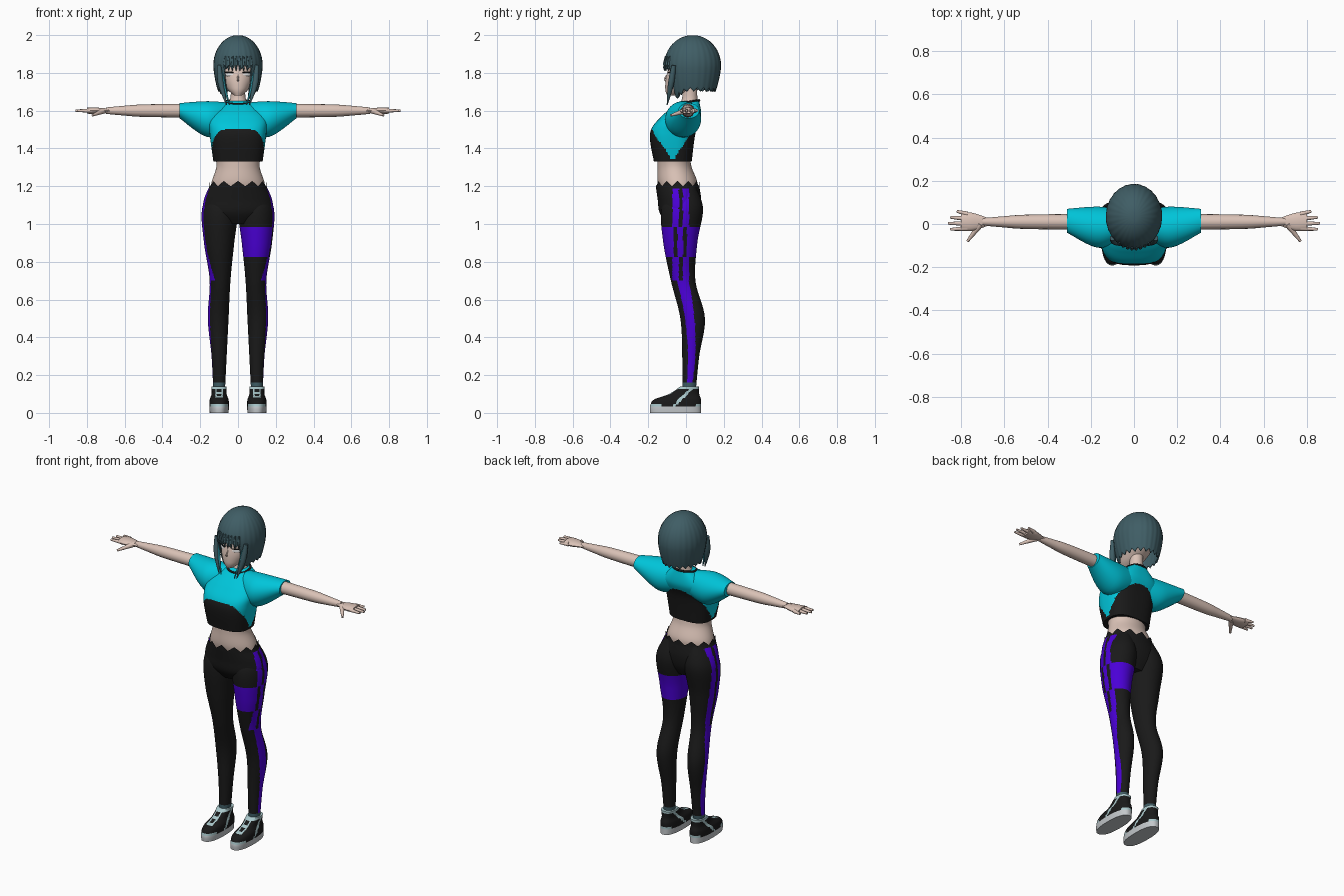
import bpy, bmesh, math
from mathutils import Vector

if "Cube" in bpy.data.objects:
    bpy.data.objects.remove(bpy.data.objects["Cube"])


def material(name, *rgb):
    mat = bpy.data.materials.new(name)
    mat.use_nodes = True
    mat.diffuse_color = (*rgb, 1)
    mat.node_tree.nodes["Principled BSDF"].inputs["Base Color"].default_value = (*rgb, 1)
    return mat


skin = material("skin", 0.7, 0.54, 0.47)
cyan = material("cyan cloth", 0, 0.56, 0.7)
black = material("black cloth", 0.01, 0.01, 0.01)
purple = material("purple cloth", 0.07, 0, 0.68)
slate = material("slate hair", 0.05, 0.11, 0.13)
teal = material("teal strands", 0.02, 0.24, 0.3)
pale = material("pale shoe trim", 0.4, 0.58, 0.6)
grey = material("grey sole", 0.55, 0.58, 0.6)
white = material("eye white", 0.8, 0.8, 0.8)


def finish(name, bm, materials, rule=None, mirror=False):
    """Turn a bmesh into a smooth object, coloured by a face rule."""
    bmesh.ops.recalc_face_normals(bm, faces=bm.faces)
    bm.normal_update()
    if rule:
        for face in bm.faces:
            face.material_index = int(rule(face.calc_center_median(), face.normal))
    mesh = bpy.data.meshes.new(name)
    bm.to_mesh(mesh)
    bm.free()
    for mat in materials:
        mesh.materials.append(mat)
    for polygon in mesh.polygons:
        polygon.use_smooth = True
    mesh.set_sharp_from_angle(angle=math.radians(50))
    obj = bpy.data.objects.new(name, mesh)
    bpy.context.scene.collection.objects.link(obj)
    if mirror:
        obj.modifiers.new("Mirror", "MIRROR").use_mirror_merge = False
    return obj


def spline(rows, steps):
    """Smooth interpolation through rows of numbers."""
    result = []
    last = len(rows) - 1
    for i in range(last):
        before, start, end, after = rows[max(i - 1, 0)], rows[i], rows[i + 1], rows[min(i + 2, last)]
        for step in range(steps):
            t = step / steps
            result.append([q + t / 2 * (r - p + t * (2 * p - 5 * q + 4 * r - s + t * (3 * (q - r) + s - p)))
                           for p, q, r, s in zip(before, start, end, after)])
    return result + [list(rows[last])]


def circle(count):
    return [math.tau * i / count for i in range(count)]


def bridge(bm, rings, cap_end=True):
    for lower, upper in zip(rings, rings[1:]):
        for i in range(len(lower)):
            bm.faces.new((lower[i - 1], lower[i], upper[i], upper[i - 1]))
    bm.faces.new(rings[0])
    if cap_end:
        bm.faces.new(rings[-1])


def loft(name, rows, materials, rule=None, along_x=False, power=2, steps=8, side=1, mirror=False, zigzag=0):
    """Stack rounded sections; rows are (position, side min, side max, front, back)."""
    bm = bmesh.new()
    rings = []
    for t, low, high, front, back in spline(rows, steps):
        ring = []
        for angle in circle(96):
            c, s = math.cos(angle), math.sin(angle)
            u = (low + high + (high - low) * math.copysign(abs(c) ** (2 / power), c)) / 2
            v = (front + back + (back - front) * math.copysign(abs(s) ** (2 / power), s)) / 2
            ring.append(bm.verts.new((t, v, u) if along_x else (side * u, v, t)))
        rings.append(ring)
    for i, vert in enumerate(rings[-1]):
        vert.co.z += zigzag * abs(i % 8 - 4)
    bridge(bm, rings, cap_end=not zigzag)
    return finish(name, bm, materials, rule, mirror)


def centred(rows, x=0):
    """Rows given as (position, half width, front, back) about x."""
    return [(t, x - half, x + half, front, back) for t, half, front, back in rows]


def tube(name, points, radii, mat, squash=(1, 1, 1)):
    """Mirrored tapered tube through points, squashed along world axes."""
    bm = bmesh.new()
    path = spline([(*point, radius) for point, radius in zip(points, radii)], 6)
    rings = []
    for i, (*point, radius) in enumerate(path):
        ahead = Vector(path[min(i + 1, len(path) - 1)][:3]) - Vector(path[max(i - 1, 0)][:3])
        turn = ahead.to_track_quat("Z", "Y")
        ring = []
        for angle in circle(16):
            offset = turn @ Vector((math.cos(angle), math.sin(angle), 0)) * radius
            ring.append(bm.verts.new([p + o * k for p, o, k in zip(point, offset, squash)]))
        rings.append(ring)
    bridge(bm, rings)
    return finish(name, bm, [mat], mirror=True)


# Leggings: outer side stripes, a band on the left thigh, slate ankles
def legging_rule(centre, normal):
    y, z = centre.y, centre.z
    outer = abs(normal.x) > 0.25 and normal.x * centre.x > 0
    if z < 0.16:
        return 2
    if centre.x > 0 and 0.83 < z < 0.98:
        return not (outer and min(abs(y + 0.055), abs(y + 0.005)) < 0.01)
    if z < 0.7:
        middle = 0.03 - 0.35 * (z - 0.33) ** 2
        return outer and abs(y - middle) < 0.01 + 0.03 * z
    return outer and z < 1.19 and min(abs(y + 0.055), abs(y)) < 0.017


legging_colours = [black, purple, slate]
leg = [(0.1, 0.07, 0.13, -0.02, 0.05), (0.3, 0.06, 0.14, -0.02, 0.07), (0.5, 0.05, 0.16, -0.03, 0.1),
       (0.7, 0.04, 0.15, -0.08, 0.05), (0.9, 0.02, 0.18, -0.12, 0.06), (1.08, 0, 0.19, -0.13, 0.09),
       (1.2, 0.03, 0.13, -0.07, 0.05)]
for label, side in (("left", 1), ("right", -1)):
    loft(label + "_legging", leg, legging_colours, legging_rule, steps=16, side=side)
hips = [(1, 0.1, -0.1, 0.04), (1.06, 0.18, -0.14, 0.07), (1.13, 0.18, -0.15, 0.08), (1.2, 0.15, -0.16, 0.07)]
loft("legging_hips", centred(hips), legging_colours, legging_rule, zigzag=0.007)

# Bare midriff and neck
loft("midriff", centred([(1.15, 0.15, -0.13, 0.05), (1.22, 0.14, -0.15, 0.06), (1.3, 0.115, -0.15, 0.03),
                         (1.36, 0.12, -0.15, 0.02)]), [skin])
loft("neck", centred([(1.6, 0.07, -0.05, 0.07), (1.67, 0.04, -0.02, 0.06), (1.78, 0.04, -0.02, 0.06)]), [skin])


# Cropped top with dark domes front and back, meeting low at the sides
def top_rule(centre, normal):
    dome = 0.2 * math.sqrt(max(0, 1 - (centre.x / 0.155) ** 2))
    return centre.z < 1.335 + min(dome, 1.5 * abs(centre.y + 0.07))


top = [(1.33, 0.13, -0.17, 0.03), (1.48, 0.15, -0.19, 0.05), (1.57, 0.15, -0.13, 0.08), (1.65, 0.06, -0.03, 0.07)]
loft("crop_top", centred(top), [cyan, black], top_rule, power=2.8, steps=20)
sleeve = [(0.03, 1.5, 1.64, -0.05, 0.06), (0.16, 1.46, 1.65, -0.11, 0.08), (0.31, 1.56, 1.64, -0.04, 0.07)]
loft("sleeves", sleeve, [cyan], along_x=True, mirror=True)
half_turn = [math.pi * i / 8 for i in range(9)]
collar = [(0.066 * math.sin(a), 0.01 - 0.06 * math.cos(a), 1.645 - 0.01 * math.cos(a)) for a in half_turn]
tube("collar_trim", collar, [0.006 for a in half_turn], black)

# Arms and hands
tube("arms", [(x, 0.01, 1.6) for x in (0.25, 0.5, 0.6, 0.7)], [0.037, 0.033, 0.026, 0.017], skin)
tube("palms", [(x, 0.01, 1.6) for x in (0.68, 0.75, 0.8)], [0.02, 0.042, 0.04], skin, squash=(1, 1, 0.4))
for i, finger in enumerate(("index", "middle", "ring", "little")):
    knuckle = (0.77, 0.022 * i - 0.02, 1.6)
    tip = (0.86 - 0.01 * (i - 1) ** 2, 0.028 * i - 0.025, 1.6)
    tube(finger + "_fingers", [knuckle, tip], [0.012, 0.006], skin)
tube("thumbs", [(0.71, 0, 1.6), (0.77, -0.08, 1.575)], [0.016, 0.006], skin)

# Head and face
head = [(1.68, 0.02, -0.1, -0.05), (1.72, 0.06, -0.11, 0.04), (1.8, 0.09, -0.1, 0.12), (1.94, 0.06, -0.05, 0.1)]
loft("head", centred(head), [skin])
tube("nose", [(0, -0.1, 1.79), (0, -0.113, 1.765), (0, -0.1, 1.755)], [0.003, 0.005, 0.003], skin)
tube("mouth", [(0, -0.108, 1.722), (0.012, -0.106, 1.722)], [0.002, 0.001], black)


def eye_line(name, z, radius, mat):
    points = [(x, 0.01 - 0.11 * math.sqrt(1 - (x / 0.09) ** 2), z) for x in (0.025, 0.05, 0.07)]
    tube(name, points, [radius / 2, radius, radius / 2], mat, squash=(1, 0.5, 1))


eye_line("eyes", 1.79, 0.009, white)
eye_line("lashes", 1.803, 0.005, black)


# Bobbed hair: a domed shell whose hem falls around the face
def hair_point(angle, z):
    drop = z - 1.84
    if drop > 0:
        spread = math.sqrt(max(0, 1 - (drop / 0.16) ** 2))
    else:
        spread = 1 - 4.5 * abs(drop) ** 1.6
    spread *= 1 + 0.006 * math.sin(26 * angle)
    return 0.13 * spread * math.sin(angle), 0.035 - 0.15 * spread * math.cos(angle), z


def hem_height(i, angle):
    away = min(angle, math.tau - angle)
    hem = 1.82 if away < 0.6 else min(1.7, 1.62 + 0.06 * away)
    return hem + 0.007 * abs(i % 6 - 3)


bm = bmesh.new()
rings = []
levels = 12
for level in range(1, levels + 1):
    z = 1.84 + 0.16 * math.cos(math.pi / 2 * level / levels)
    rings.append([bm.verts.new(hair_point(angle, z)) for angle in circle(128)])
for level in range(1, levels + 1):
    rings.append([bm.verts.new(hair_point(angle, 1.84 + (hem_height(i, angle) - 1.84) * level / levels))
                  for i, angle in enumerate(circle(128))])
bridge(bm, rings, cap_end=False)
thickness = finish("hair", bm, [slate]).modifiers.new("Thickness", "SOLIDIFY")
thickness.thickness, thickness.offset = 0.008, -1

# Loose strands beside the face and across the fringe
lock = [(0.1, -0.065, 1.84), (0.09, -0.08, 1.74), (0.06, -0.1, 1.63)]
tube("side_locks", lock, [0.012, 0.016, 0.002], slate)
tube("inner_locks", [(x - 0.015, y, z) for x, y, z in lock], [0.004, 0.008, 0.003], teal)
for x in (0.01, 0.03, 0.05, 0.07):
    strand = [hair_point(math.asin(x / 0.13), z) for z in (1.89, 1.84, 1.81)]
    tube("fringe_strands", strand, [0.004, 0.007, 0.001], slate)


# Trainers: grey sole, black upper, pale toe guard, tongue and collar
def shoe_rule(centre, normal):
    x, y, z = abs(centre.x - 0.1), centre.y, centre.z
    if z < 0.035:
        return 2
    tongue = x < 0.02 and y < 0 and z > 0.08
    lace = x < 0.012 and int(z * 80) % 2
    guard = z < 0.05 and abs(y + 0.04) > 0.09
    flash = abs(normal.x) > 0.6 and abs(y - z + 0.1) < 0.01
    return (tongue and not lace) or guard or flash or z > 0.125


shoe = [(0, 0.05, -0.19, 0.08), (0.035, 0.052, -0.19, 0.08), (0.07, 0.05, -0.17, 0.08),
        (0.1, 0.04, -0.09, 0.07), (0.14, 0.04, -0.03, 0.07)]
loft("trainers", centred(shoe, x=0.1), [black, pale, grey], shoe_rule, power=2.4, mirror=True)
